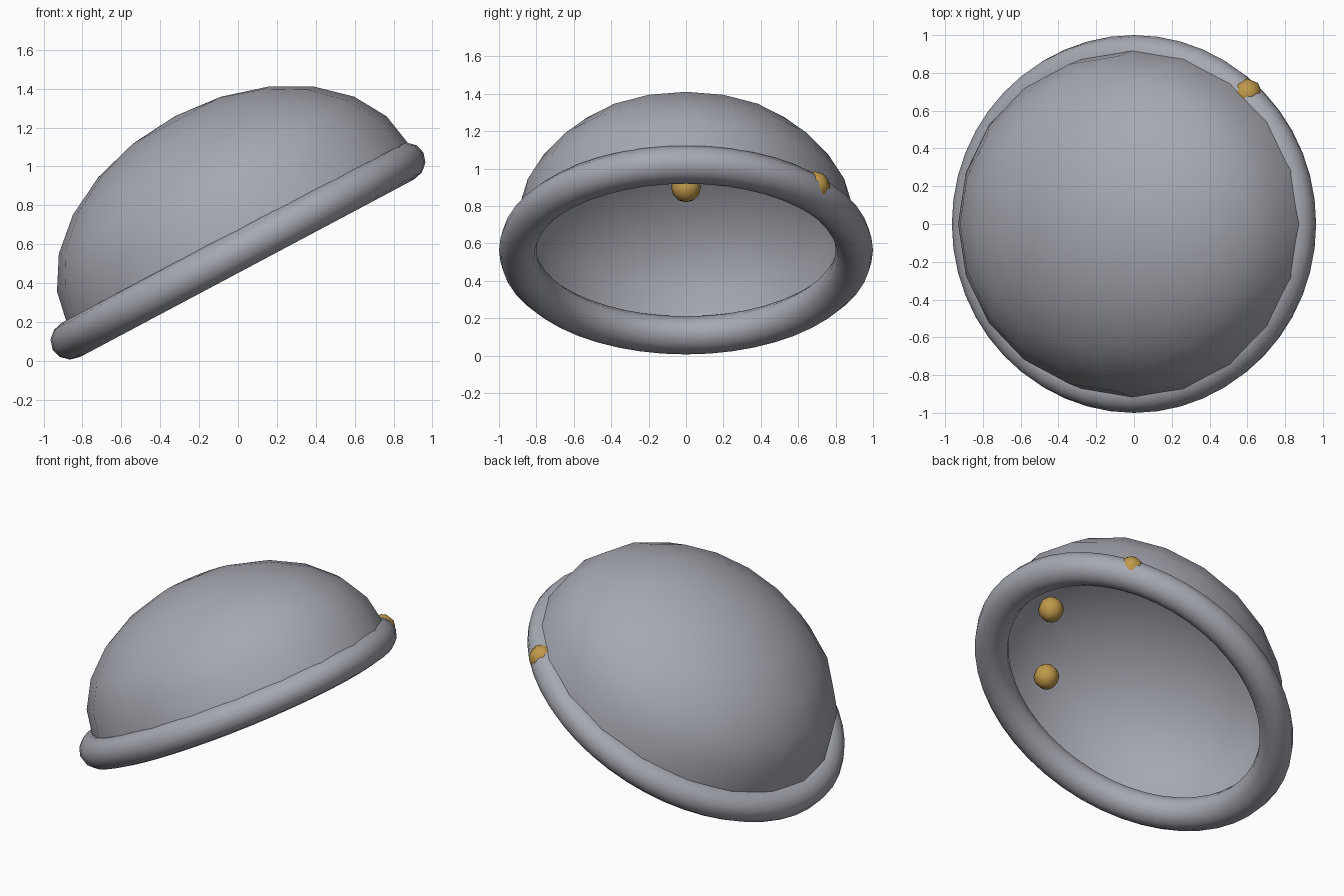
import bpy, bmesh, math
from mathutils import Matrix, Vector

if "Cube" in bpy.data.objects:
    bpy.data.objects.remove(bpy.data.objects["Cube"])


def material(name, rgb):
    m = bpy.data.materials.new(name)
    m.use_nodes = True
    m.diffuse_color = (*rgb, 1)
    m.node_tree.nodes["Principled BSDF"].inputs["Base Color"].default_value = (*rgb, 1)
    return m


def finish(name, bm, mat):
    mesh = bpy.data.meshes.new(name)
    bm.to_mesh(mesh)
    bm.free()
    for p in mesh.polygons:
        p.use_smooth = True
    mesh.materials.append(mat)
    obj = bpy.data.objects.new(name, mesh)
    bpy.context.collection.objects.link(obj)
    return obj


steel = material("steel grey", (0.38, 0.395, 0.44))
brass = material("brass", (0.53, 0.32, 0.07))

# Shared tilt of the helmet: its +x end is raised
tilt = Matrix.Translation((0, 0, 0.565)) @ Matrix.Rotation(math.radians(-28), 4, "Y")
STRETCH = 1.08

# Dome: upper half of a flattened sphere, open below
RADIUS, HEIGHT = 0.92, 0.69
bm = bmesh.new()
bmesh.ops.create_uvsphere(bm, u_segments=20, v_segments=12, radius=1)
bmesh.ops.delete(bm, geom=[v for v in bm.verts if v.co.z < -0.01], context="VERTS")
bmesh.ops.transform(bm, verts=bm.verts, matrix=tilt
                    @ Matrix.Translation((0.04, 0, 0.075))
                    @ Matrix.Diagonal((RADIUS * STRETCH, RADIUS, HEIGHT, 1)))
finish("dome", bm, steel)

# Rim: a round tube swept around the opening
MAJOR, MINOR, AROUND, SIDES = 0.9, 0.1, 48, 12
bm = bmesh.new()
rings = []
for i in range(AROUND):
    a = math.tau * i / AROUND
    ring = []
    for j in range(SIDES):
        b = math.tau * j / SIDES
        r = MAJOR + MINOR * math.cos(b)
        co = Vector((r * math.cos(a) * STRETCH, r * math.sin(a), MINOR * math.sin(b)))
        ring.append(bm.verts.new(tilt @ co))
    rings.append(ring)
for i in range(AROUND):
    p, q = rings[i], rings[(i + 1) % AROUND]
    for j in range(SIDES):
        k = (j + 1) % SIDES
        bm.faces.new((p[j], q[j], q[k], p[k]))
finish("rim", bm, steel)

# Rivets: small balls near the raised end
rivets = {
    "rivet_middle": (0.665, 0, 0.9),
    "rivet_back": (0.6, 0.69, 0.905),
    "rivet_front": (0.14, -0.67, 0.915),
}
for name, place in rivets.items():
    bm = bmesh.new()
    bmesh.ops.create_uvsphere(bm, u_segments=8, v_segments=6, radius=0.08,
                              matrix=Matrix.Translation(place))
    finish(name, bm, brass)
